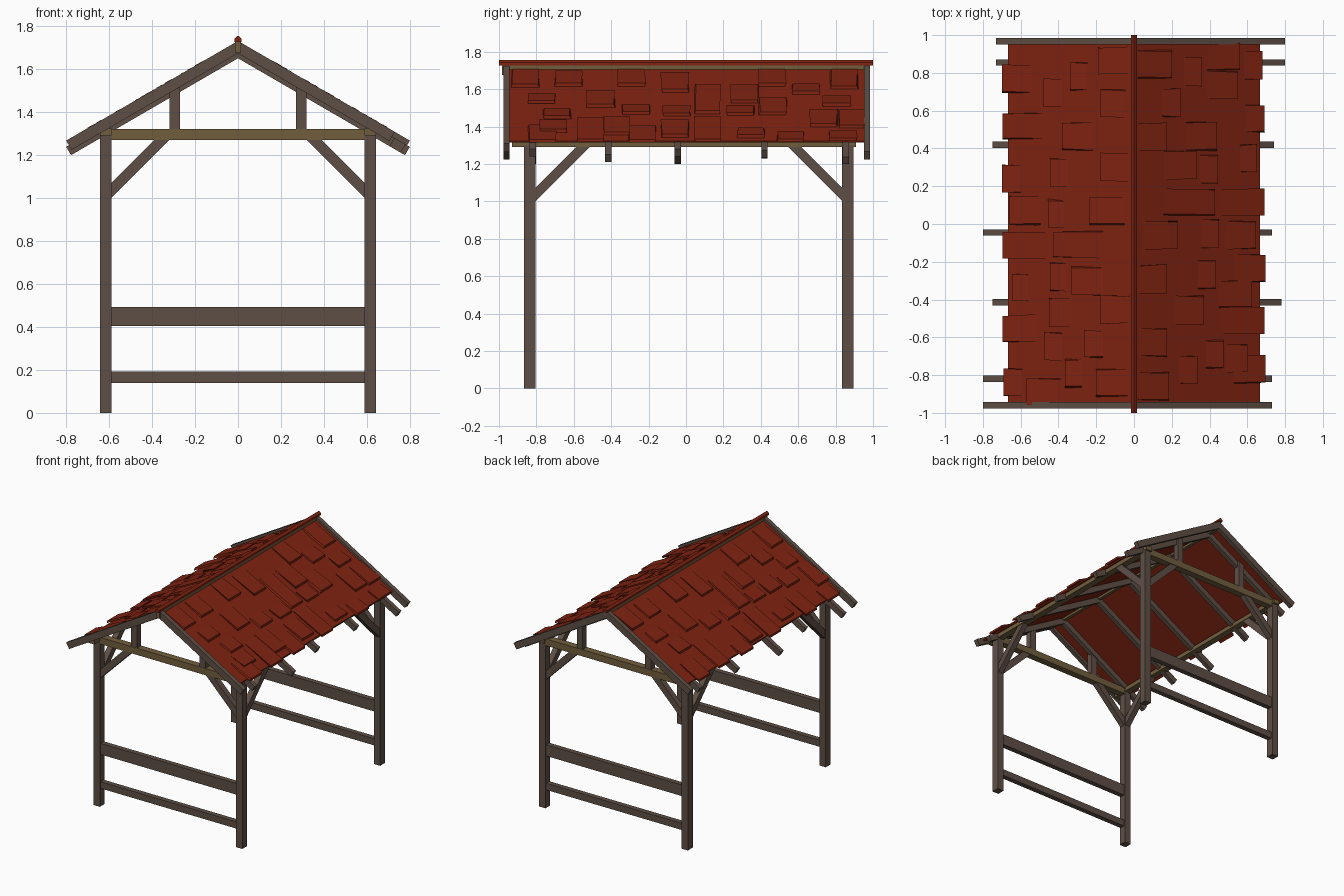
import bpy, bmesh, math, random
from mathutils import Vector

if "Cube" in bpy.data.objects:
    bpy.data.objects.remove(bpy.data.objects["Cube"])

random.seed(4)
SLOPE = 0.58                       # roof fall per unit of x
ROOF = 1.712                       # roof surface height at the ridge
ANG = math.atan(SLOPE)


def material(name, col):
    m = bpy.data.materials.new(name)
    m.diffuse_color = (*col, 1)
    m.use_nodes = True
    m.node_tree.nodes["Principled BSDF"].inputs["Base Color"].default_value = m.diffuse_color
    return m


DARK = material("dark timber", (0.112, 0.078, 0.060))
LIGHT = material("pale timber", (0.165, 0.112, 0.048))
RED = material("red clay", (0.215, 0.017, 0.0055))


def prism(name, profile, a, b, mat, axis='y'):
    """Extrude an (x,z) profile along y, or a (y,z) profile along x."""
    bm = bmesh.new()

    def pt(p, t):
        return (p[0], t, p[1]) if axis == 'y' else (t, p[0], p[1])
    lo = [bm.verts.new(pt(p, a)) for p in profile]
    hi = [bm.verts.new(pt(p, b)) for p in profile]
    n = len(profile)
    bm.faces.new(lo)
    bm.faces.new(hi)
    for i in range(n):
        j = (i + 1) % n
        bm.faces.new((lo[i], lo[j], hi[j], hi[i]))
    return finish(name, bm, mat)


def finish(name, bm, mat):
    bmesh.ops.recalc_face_normals(bm, faces=bm.faces[:])
    me = bpy.data.meshes.new(name)
    bm.to_mesh(me)
    bm.free()
    me.materials.append(mat)
    ob = bpy.data.objects.new(name, me)
    bpy.context.collection.objects.link(ob)
    return ob


def box(name, x0, x1, y0, y1, z0, z1, mat):
    return prism(name, [(x0, z0), (x1, z0), (x1, z1), (x0, z1)], y0, y1, mat)


# Posts, rails, tie beams, braces and struts of the two end frames
for end, yc, inward in (("front", -0.835, 1), ("back", 0.865, -1)):
    box(end + "_lower_rail", -0.59, 0.59, yc - .02, yc + .02, 0.14, 0.192, DARK)
    box(end + "_upper_rail", -0.59, 0.59, yc - .02, yc + .02, 0.405, 0.492, DARK)
    box(end + "_tie_beam", -0.60, 0.60, yc - .027, yc + .027, 1.27, 1.322, LIGHT)
    for side, s in (("left", -1), ("right", 1)):
        tag = f"{end}_{side}_"
        x0, x1 = sorted((s * 0.588, s * 0.643))
        box(tag + "post", x0, x1, yc - .03, yc + .03, 0, 1.30, DARK)
        prism(tag + "cross_brace", [(s * .59, 1.0), (s * .59, 1.07), (s * .39, 1.27), (s * .32, 1.27)],
              yc - .022, yc + .022, DARK)
        ya = yc + inward * 0.028
        prism(tag + "side_brace", [(ya, 1.0), (ya, 1.07), (ya + inward * .226, 1.296),
                                   (ya + inward * .296, 1.296)],
              s * .593, s * .637, DARK, 'x')
        prism(tag + "strut", [(s * .27, 1.32), (s * .32, 1.32), (s * .32, 1.51), (s * .27, 1.54)],
              yc - .025, yc + .025, DARK)

# Wall plates along the eaves
for side, s in (("left", -1), ("right", 1)):
    x0, x1 = sorted((s * 0.59, s * 0.642))
    box(side + "_wall_plate", x0, x1, -0.93, 0.91, 1.292, 1.325, LIGHT)

# Rafters: y centre, left reach, right reach, top height at ridge
rafters = [(-.96, .80, .73, 1.732), (-.82, .80, .73, 1.703), (-.415, .75, .78, 1.703),
           (-.045, .80, .73, 1.703), (.42, .75, .74, 1.703), (.855, .73, .80, 1.703),
           (.968, .73, .80, 1.732)]
for i, (y, left, right, top) in enumerate(rafters):
    for side, s, r in (("left", -1, left), ("right", 1, right)):
        d = 0.05 if top > 1.71 else 0.045
        e = r - d * math.sin(ANG)
        prism(f"{side}_rafter_{i}", [(0, top), (s * r, top - SLOPE * r),
                                     (s * e, top - SLOPE * r - d * math.cos(ANG)),
                                     (0, top - d / math.cos(ANG))],
              y - .017, y + .017, DARK)

# Roof slabs
for side, s in (("left", -1), ("right", 1)):
    t = 0.012
    prism(side + "_roof", [(0, ROOF), (s * .668, ROOF - SLOPE * .668),
                           (s * .664, ROOF - SLOPE * .664 - t), (0, ROOF - t)], -.945, .953, RED)

# Ridge beam and its red cap
box("ridge_beam", -.013, .013, -.985, .985, 1.675, 1.732, LIGHT)
prism("ridge_cap", [(-.017, 1.728), (.017, 1.728), (.017, 1.742), (0, 1.757), (-.017, 1.742)],
      -1, 1, RED)

# Loose tiles: distance from ridge to upper end, to lower end, y centre
left_tiles = [(.54, .70, .77), (.38, .48, .695), (.245, .34, .78), (.02, .19, .865), (.045, .18, .635),
              (.47, .695, .52), (.215, .38, .465), (.60, .70, .24), (.35, .445, .275), (.02, .18, .30),
              (.495, .66, .07), (.365, .455, .055), (.05, .235, .07), (.455, .695, -.11),
              (.165, .43, -.11), (.355, .445, -.28), (.165, .33, -.30), (.56, .645, -.34),
              (.335, .45, -.47), (.025, .18, -.455), (.51, .695, -.555), (.38, .475, -.65),
              (.165, .265, -.635), (.59, .69, -.84), (.39, .57, -.89), (.275, .365, -.79),
              (.035, .20, -.84)]
right_tiles = [(.02, .20, .845), (.265, .36, .805), (.39, .56, .89), (.585, .68, .84), (.15, .25, .64),
               (.385, .55, .735), (.59, .69, .56), (.02, .175, .46), (.275, .44, .465), (.56, .65, .345),
               (.16, .33, .31), (.35, .445, .29), (.155, .43, .115), (.45, .69, .115), (.045, .23, -.06),
               (.355, .45, -.05), (.485, .645, -.06), (.02, .175, -.29), (.34, .435, -.27),
               (.535, .695, -.235), (.45, .625, -.37), (.21, .37, -.455), (.46, .69, -.51),
               (.03, .175, -.63), (.38, .475, -.69), (.02, .185, -.86), (.24, .335, -.775),
               (.485, .60, -.71), (.53, .695, -.77)]


def tile(name, s, a, b, y):
    """Thin wedge lying on the slope, lower end kicked up, slightly crooked."""
    h = 0.072 if b - a < 0.2 else 0.068
    n = Vector((math.sin(ANG), 0, math.cos(ANG)))
    bm = bmesh.new()
    rows = []
    for d, low, high in ((a, -.004, .008), (b, .006, .026)):
        for off in (low, high):
            k = [random.uniform(-.006, .006) for _ in range(2)]
            row = []
            for sy, kk in ((-1, k[0]), (1, k[1])):
                p = Vector((d, y + sy * h + kk, ROOF - SLOPE * d)) + n * off
                p.x -= n.x * off
                row.append(bm.verts.new((s * p.x, p.y, p.z)))
            rows.append(row)
    (a0, a1), (b0, b1), (c0, c1), (d0, d1) = rows
    for f in ((a0, a1, b1, b0), (c0, c1, d1, d0), (b0, b1, d1, d0),
              (a0, a1, c1, c0), (a0, b0, d0, c0), (a1, b1, d1, c1)):
        bm.faces.new(f)
    finish(name, bm, RED)


for side, s, tiles in (("left", -1, left_tiles), ("right", 1, right_tiles)):
    for i, (a, b, y) in enumerate(tiles):
        tile(f"{side}_tile_{i}", s, a, b, y)
